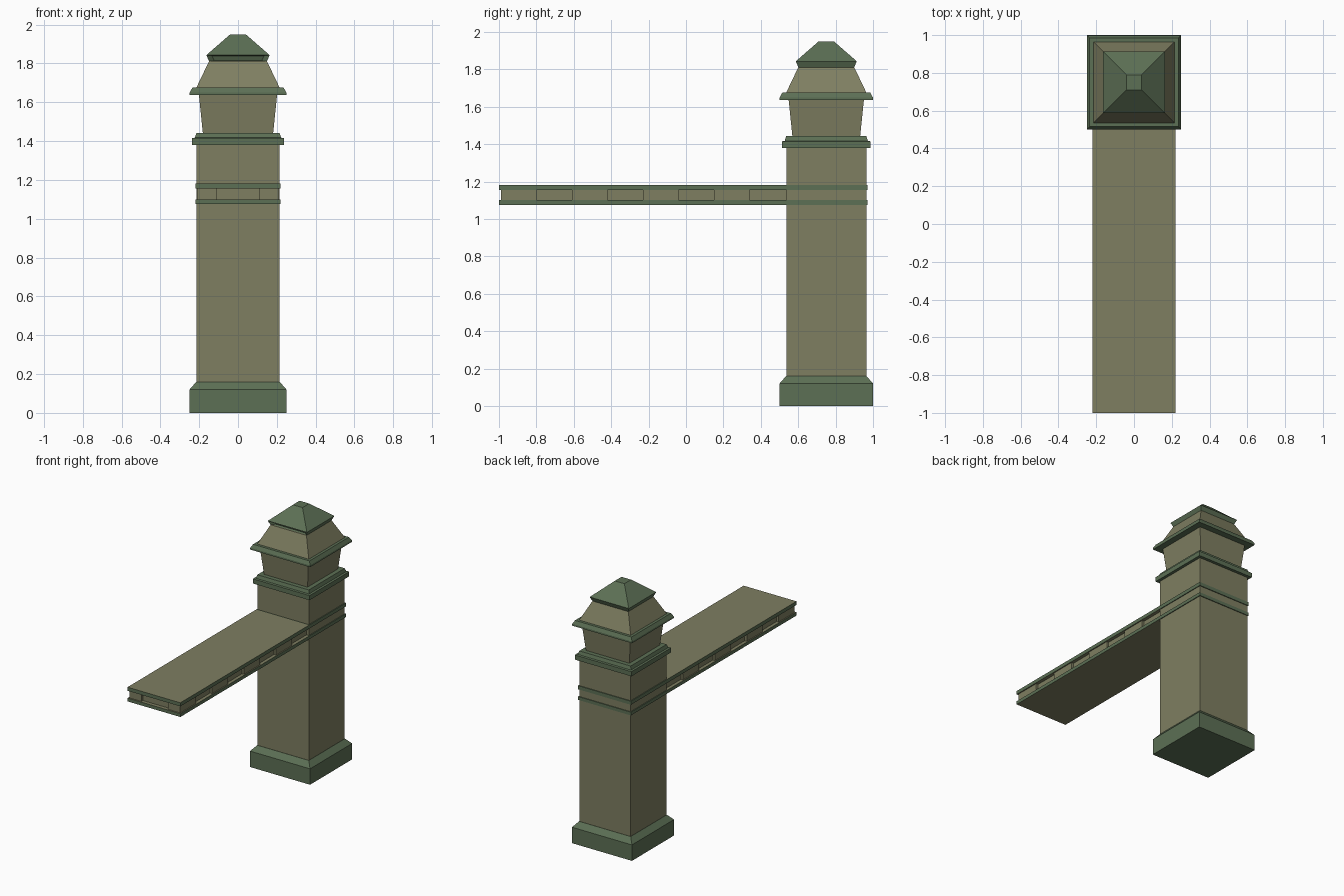
import bpy, bmesh
from mathutils import Vector

if "Cube" in bpy.data.objects:
    bpy.data.objects.remove(bpy.data.objects["Cube"])


def material(name, rgb):
    m = bpy.data.materials.new(name)
    m.diffuse_color = (*rgb, 1)
    m.use_nodes = True
    m.node_tree.nodes["Principled BSDF"].inputs["Base Color"].default_value = m.diffuse_color
    return m


STONE = material("khaki_stone", (0.21, 0.21, 0.12))
TRIM = material("green_trim", (0.107, 0.16, 0.09))
PILLAR_Y = 0.75


def finish(name, bm, *mats):
    me = bpy.data.meshes.new(name)
    bmesh.ops.recalc_face_normals(bm, faces=bm.faces)
    bm.to_mesh(me)
    bm.free()
    for m in mats:
        me.materials.append(m)
    ob = bpy.data.objects.new(name, me)
    bpy.context.collection.objects.link(ob)
    return ob


def square_stack(name, profile, mat, slot=False):
    """Loft square rings (half width, z) around the pillar axis."""
    bm = bmesh.new()
    rings = [[bm.verts.new((sx * r, PILLAR_Y + sy * r, z))
              for sx, sy in ((-1, -1), (1, -1), (1, 1), (-1, 1))]
             for r, z in profile]
    bm.faces.new(rings[0])
    bm.faces.new(rings[-1])
    sides = []
    for a, b in zip(rings, rings[1:]):
        for i in range(4):
            j = (i + 1) % 4
            sides.append(bm.faces.new((a[i], a[j], b[j], b[i])))
    if slot:  # shallow slot in the front of the lowest ring
        bmesh.ops.recalc_face_normals(bm, faces=bm.faces)
        bmesh.ops.inset_individual(bm, faces=[sides[0]], thickness=0.007)
        for v in sides[0].verts:
            v.co += Vector((-0.15 * v.co.x, 0.025, 0))
    return finish(name, bm, mat)


def box(name, lo, hi, mat, flat_mat=None):
    """Box between two corners; flat_mat colours its top and bottom."""
    lo, hi = Vector(lo), Vector(hi)
    bm = bmesh.new()
    bmesh.ops.create_cube(bm, size=1)
    for v in bm.verts:
        v.co = Vector(((lo[i] + hi[i]) / 2 + v.co[i] * (hi[i] - lo[i]) for i in range(3)))
    if flat_mat:
        for f in bm.faces:
            if abs(f.normal.z) > 0.9:
                f.material_index = 1
    return finish(name, bm, mat, *([flat_mat] if flat_mat else []))


# Pillar, bottom to top
square_stack("pillar_base", [(0.25, 0), (0.25, 0.12), (0.215, 0.16)], TRIM)
square_stack("pillar_shaft", [(0.214, 0.15), (0.214, 1.39)], STONE)
for label, z0, z1 in (("lower", 1.075, 1.10), ("upper", 1.155, 1.182)):
    square_stack(f"{label}_pillar_band", [(0.22, z0), (0.22, z1)], TRIM)
square_stack("collar", [(0.236, 1.38), (0.236, 1.415), (0.222, 1.418), (0.214, 1.443)], TRIM)
square_stack("neck", [(0.181, 1.44), (0.202, 1.645)], STONE)
square_stack("cornice", [(0.249, 1.637), (0.249, 1.65), (0.235, 1.675)], TRIM)
square_stack("lower_roof", [(0.216, 1.672), (0.149, 1.812)], STONE)
square_stack("roof_cap", [(0.149, 1.81), (0.163, 1.843), (0.04, 1.95)], TRIM, slot=True)

# Beam: two rails around a recessed core
BACK = 0.54
box("beam_lower_rail", (-0.22, -1, 1.075), (0.22, BACK, 1.10), TRIM, STONE)
box("beam_upper_rail", (-0.22, -1, 1.155), (0.22, BACK, 1.182), TRIM, STONE)
box("beam_core", (-0.195, -0.972, 1.095), (0.195, BACK, 1.16), STONE)

# Raised blocks along both sides, the first pair wrapping the beam end
for i in range(4):
    y0 = -0.99 + i * 0.38
    for label, s in (("left", -1), ("right", 1)):
        x = sorted((s * 0.11, s * 0.212))
        box(f"{label}_block_{i + 1}", (x[0], y0, 1.098), (x[1], y0 + 0.19, 1.157), STONE)
